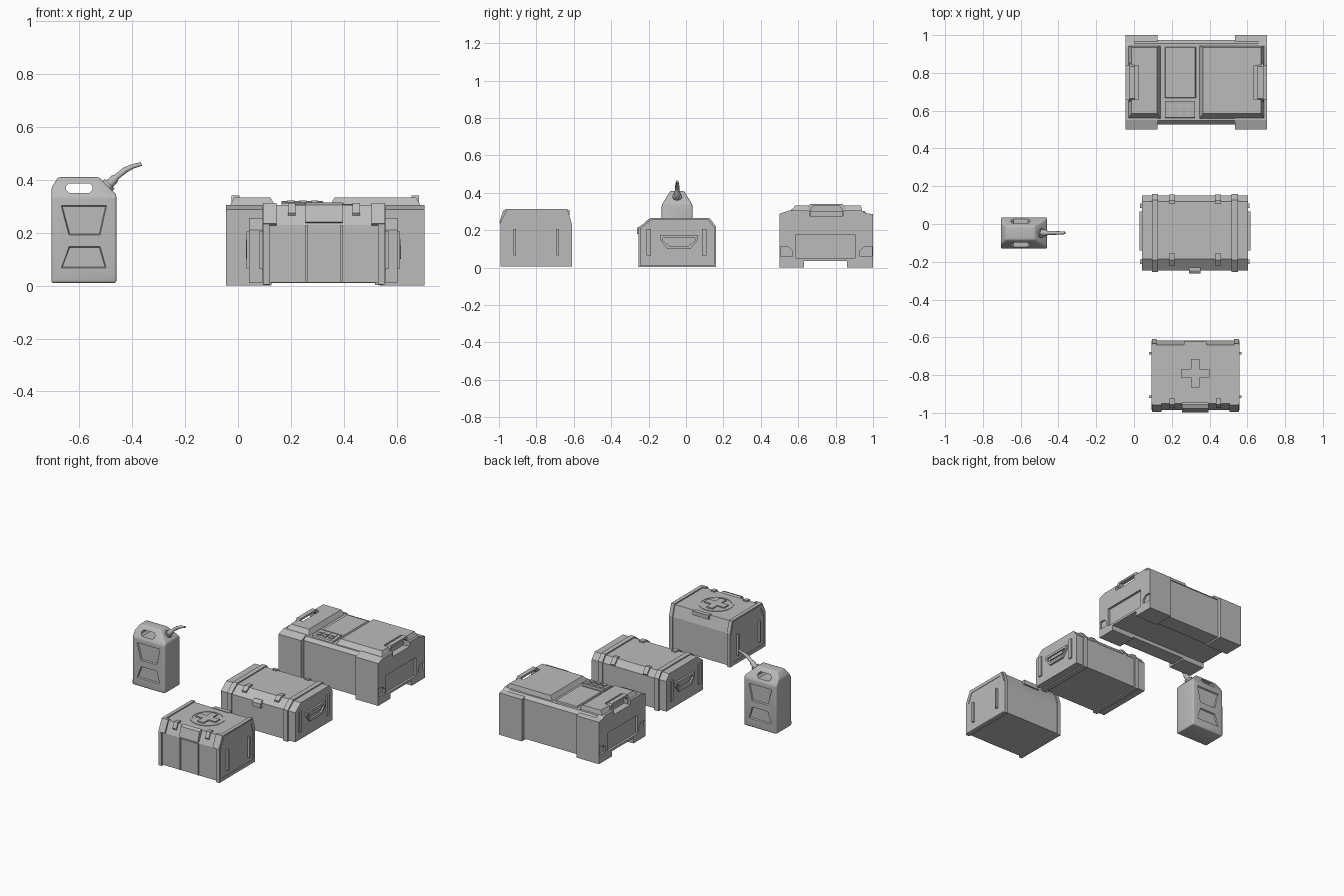
import bpy, bmesh, math
from mathutils import Vector

if "Cube" in bpy.data.objects:
    bpy.data.objects.remove(bpy.data.objects["Cube"], do_unlink=True)

grey = bpy.data.materials.new("plain_grey")
grey.use_nodes = True
grey.diffuse_color = (0.5, 0.5, 0.5, 1)
grey.node_tree.nodes["Principled BSDF"].inputs["Base Color"].default_value = (0.5, 0.5, 0.5, 1)


def loft(name, axis, loop_a, a, loop_b, b):
    """Solid between two matching 2D loops at a and b along an axis."""
    def place(p, t):
        u, v = p
        return {"x": (t, u, v), "y": (u, t, v), "z": (u, v, t)}[axis]
    bm = bmesh.new()
    va = [bm.verts.new(place(p, a)) for p in loop_a]
    vb = [bm.verts.new(place(p, b)) for p in loop_b]
    bm.faces.new(va)
    bm.faces.new(vb)
    n = len(va)
    for i in range(n):
        j = (i + 1) % n
        bm.faces.new((va[i], va[j], vb[j], vb[i]))
    bmesh.ops.recalc_face_normals(bm, faces=bm.faces)
    mesh = bpy.data.meshes.new(name)
    bm.to_mesh(mesh)
    bm.free()
    mesh.materials.append(grey)
    ob = bpy.data.objects.new(name, mesh)
    bpy.context.collection.objects.link(ob)
    return ob


def prism(name, axis, loop, a, b):
    return loft(name, axis, loop, a, loop, b)


def rect(u0, u1, v0, v1, cut=0.0):
    if not cut:
        return [(u0, v0), (u1, v0), (u1, v1), (u0, v1)]
    c = cut
    return [(u0 + c, v0), (u1 - c, v0), (u1, v0 + c), (u1, v1 - c),
            (u1 - c, v1), (u0 + c, v1), (u0, v1 - c), (u0, v0 + c)]


def box(name, x0, x1, y0, y1, z0, z1):
    return prism(name, "z", rect(x0, x1, y0, y1), z0, z1)


def cross(u, v, r, w):
    return [(u + a, v + b) for a, b in
            ((-w, -r), (w, -r), (w, -w), (r, -w), (r, w), (w, w),
             (w, r), (-w, r), (-w, w), (-r, w), (-r, -w), (-w, -w))]


def grow(loop, d):
    us, vs = zip(*loop)
    cu, cv = (min(us) + max(us)) / 2, (min(vs) + max(vs)) / 2
    su, sv = 1 + 2 * d / (max(us) - min(us)), 1 + 2 * d / (max(vs) - min(vs))
    return [(cu + (u - cu) * su, cv + (v - cv) * sv) for u, v in loop]


def apply(ob, mod):
    bpy.ops.object.select_all(action="DESELECT")
    bpy.context.view_layer.objects.active = ob
    ob.select_set(True)
    bpy.ops.object.modifier_apply(modifier=mod.name)


def carve(ob, cutter, operation="DIFFERENCE"):
    mod = ob.modifiers.new("carve", "BOOLEAN")
    mod.operation, mod.object, mod.solver = operation, cutter, "EXACT"
    apply(ob, mod)
    bpy.data.objects.remove(cutter, do_unlink=True)


def bevel(ob, width, segments=1):
    mod = ob.modifiers.new("bevel", "BEVEL")
    mod.width, mod.segments, mod.limit_method = width, segments, "ANGLE"
    apply(ob, mod)


def smooth(ob):
    bpy.ops.object.select_all(action="DESELECT")
    bpy.context.view_layer.objects.active = ob
    ob.select_set(True)
    bpy.ops.object.shade_smooth_by_angle(angle=math.radians(40))


# ---- fuel can ----
outline = [(-0.705, 0.01), (-0.46, 0.01), (-0.46, 0.345), (-0.525, 0.41),
           (-0.68, 0.41), (-0.705, 0.37)]
can = prism("can_body", "y", outline, -0.13, 0.035)
carve(can, prism("can_taper", "x", [(-0.13, 0), (0.035, 0), (0.035, 0.335),
      (-0.017, 0.42), (-0.078, 0.42), (-0.13, 0.335)], -0.8, -0.4), "INTERSECT")
bevel(can, 0.02, 3)
carve(can, prism("grip_hole", "y", rect(-0.65, -0.55, 0.35, 0.387, 0.012), -0.2, 0.1))
upper = [(-0.67, 0.305), (-0.495, 0.305), (-0.52, 0.19), (-0.64, 0.19)]
lower = [(-0.64, 0.15), (-0.52, 0.15), (-0.497, 0.065), (-0.67, 0.065)]
for loop in (upper, lower):
    carve(can, loft("front_panel_cut", "y", grow(loop, 0.004), -0.14, grow(loop, -0.006), -0.122))
    carve(can, loft("back_panel_cut", "y", grow(loop, 0.004), 0.045, grow(loop, -0.006), 0.027))
smooth(can)

# Collar and bent spout share one tube helper
def tube(name, points):
    curve = bpy.data.curves.new(name, "CURVE")
    curve.dimensions = "3D"
    curve.bevel_depth, curve.bevel_resolution, curve.use_fill_caps = 1, 2, True
    line = curve.splines.new("POLY")
    line.points.add(len(points) - 1)
    for p, (x, z, r) in zip(line.points, points):
        p.co, p.radius = (x, -0.047, z, 1), r
    curve.materials.append(grey)
    ob = bpy.data.objects.new(name, curve)
    bpy.context.collection.objects.link(ob)

tube("spout_collar", [(-0.51, 0.36, 0.026), (-0.485, 0.385, 0.026)])
tube("spout", [(-0.49, 0.38, 0.018), (-0.465, 0.405, 0.016), (-0.46, 0.41, 0.011),
               (-0.425, 0.438, 0.011), (-0.4, 0.45, 0.009), (-0.365, 0.46, 0.007)])

# ---- storage case ----
section = [(-0.245, 0.01), (0.152, 0.01), (0.152, 0.215), (0.12, 0.256),
           (-0.185, 0.256), (-0.245, 0.21)]
prism("case_body", "x", section, 0.042, 0.603)
mid = 0.3225
for s in (-1, 1):
    a, b = sorted((mid + s * 0.195, mid + s * 0.228))
    prism("case_band", "x", grow(section, 0.008), a, b)
    end = mid + s * 0.281
    bars = ((-0.212, -0.188), (0.085, 0.109))
    for y0, y1 in bars:
        prism("case_end_bar", "x", rect(y0, y1, 0.065, 0.205), end - s * 0.01, end + s * 0.009)
    frame = [(-0.1, 0.1), (0.025, 0.1), (0.065, 0.15), (0.065, 0.175), (-0.14, 0.175), (-0.14, 0.15)]
    handle = prism("case_handle", "x", frame, end - s * 0.01, end + s * 0.012)
    carve(handle, prism("handle_recess", "x", grow(frame, -0.016), end, end + s * 0.03))
    prism("case_grip", "x", rect(-0.1, 0.025, 0.135, 0.155), end - s * 0.01, end + s * 0.008)
    x = mid + s * 0.122
    prism("front_clasp", "x", [(-0.215, 0.215), (-0.155, 0.25), (-0.155, 0.266), (-0.19, 0.266),
                               (-0.22, 0.243)], x - 0.016, x + 0.016)
    prism("rear_hinge", "x", [(0.105, 0.25), (0.15, 0.215), (0.156, 0.225), (0.125, 0.264),
                              (0.105, 0.264)], x - 0.016, x + 0.016)
prism("case_latch", "x", [(-0.23, 0.175), (-0.263, 0.18), (-0.263, 0.21), (-0.245, 0.222),
                          (-0.23, 0.222)], 0.292, 0.352)

# ---- medical box ----
med = [(-0.985, 0.012), (-0.617, 0.012), (-0.617, 0.23), (-0.64, 0.305),
       (-0.95, 0.305), (-0.985, 0.23)]
mid = 0.325
med_box = prism("medical_body", "x", med, 0.092, 0.558)
for s in (-1, 1):
    end = mid + s * 0.233
    def end_cut(loop, depth):
        carve(med_box, prism("end_cut", "x", loop, end - s * depth, end + s * 0.03))
    end_cut(grow(med, -0.018), 0.006)
    end_cut(cross(-0.8, 0.13, 0.052, 0.016), 0.012)
    end_cut(rect(-0.87, -0.735, 0.235, 0.28, 0.014), 0.025)
    for y in (-0.915, -0.685):
        prism("medical_end_bar", "x", rect(y - 0.007, y + 0.007, 0.065, 0.205),
              end - s * 0.02, end + s * 0.012)
    a, b = sorted((mid + s * 0.205, mid + s * 0.23))
    prism("medical_band", "x", grow(med, 0.007), a, b)
    a, b = sorted((mid + s * 0.18, mid + s * 0.228))
    prism("corner_guard", "x", [(-0.98, 0.225), (-0.996, 0.235), (-0.958, 0.312), (-0.94, 0.312),
                                (-0.94, 0.29)], a, b)
    x = mid + s * 0.122
    prism("medical_clasp", "x", [(-0.965, 0.26), (-0.974, 0.275), (-0.955, 0.313), (-0.925, 0.313),
                                 (-0.925, 0.3)], x - 0.014, x + 0.014)
    box("side_rib", *sorted((mid + s * 0.062, mid + s * 0.07)), -0.993, -0.97, 0.015, 0.23)
box("front_panel", mid - 0.06, mid + 0.06, -0.99, -0.97, 0.015, 0.228)
prism("medical_latch", "x", [(-0.97, 0.235), (-0.998, 0.24), (-0.978, 0.305), (-0.955, 0.314),
                             (-0.94, 0.3)], mid - 0.07, mid + 0.07)
box("rear_hinge_bar", mid - 0.06, mid + 0.06, -0.65, -0.622, 0.28, 0.309)

# Raised ring and cross on the lid
def circle(r):
    return [(mid + r * math.cos(math.tau * i / 32), -0.79 + r * math.sin(math.tau * i / 32))
            for i in range(32)]

ring = prism("lid_ring", "z", circle(0.108), 0.3, 0.308)
carve(ring, prism("ring_hole", "z", circle(0.096), 0.2, 0.4))
prism("lid_cross", "z", cross(mid, -0.79, 0.075, 0.023), 0.3, 0.313)

# ---- large equipment crate ----
mid = 0.33
core = [(0.528, 0.01), (0.63, 0.01), (0.63, 0.035), (0.86, 0.035), (0.86, 0.01), (0.975, 0.01),
        (0.975, 0.28), (0.955, 0.302), (0.548, 0.302), (0.528, 0.28)]
prism("crate_body", "x", core, 0.0, 0.66)

def lid(name, x0, x1):
    base, top = rect(x0, x1, 0.55, 0.945), rect(x0 + 0.025, x1 - 0.025, 0.585, 0.935)
    return loft(name, "z", base, 0.29, top, 0.333)

lids = {-1: lid("small_lid", -0.038, 0.148), 1: lid("large_lid", 0.34, 0.698)}
for s, lid_ob in lids.items():
    end = mid + s * 0.375
    inner = mid + s * 0.205
    shell = [(0.5, 0), (0.63, 0), (0.63, 0.035), (0.86, 0.035), (0.86, 0), (1, 0),
             (1, 0.285), (0.96, 0.292), (0.94, 0.305), (0.55, 0.305), (0.5, 0.288)]
    block = prism("crate_end", "x", shell, inner, end)
    carve(block, prism("end_recess", "x", rect(0.585, 0.905, 0.05, 0.175), end - s * 0.015, end + s * 0.1))
    for y, d in ((0.505, 1), (0.995, -1)):
        notch = [(y, 0.06), (y + d * 0.065, 0.06), (y + d * 0.065, 0.09), (y + d * 0.04, 0.112), (y, 0.112)]
        carve(block, prism("corner_notch", "x", notch, end - s * 0.012, end + s * 0.1))
    # Pocket with an arched carry handle
    for ob in (lid_ob, block):
        a, b = sorted((end - s * 0.07, end + s * 0.05))
        carve(ob, box("handle_pocket", a, b, 0.66, 0.84, 0.275, 0.5))
    arch = [(0.645, 0.27), (0.665, 0.27), (0.665, 0.31), (0.68, 0.328), (0.82, 0.328), (0.835, 0.31),
            (0.835, 0.27), (0.855, 0.27), (0.855, 0.318), (0.835, 0.341), (0.665, 0.341), (0.645, 0.318)]
    prism("carry_handle", "x", arch, mid + s * 0.325, mid + s * 0.355)

# Centre channel: rear cover plate and a sloped button panel
loft("centre_cover", "z", rect(0.162, 0.33, 0.665, 0.94), 0.295, rect(0.168, 0.324, 0.671, 0.934), 0.311)
prism("control_panel", "x", [(0.555, 0.29), (0.65, 0.29), (0.65, 0.32), (0.565, 0.312)], 0.165, 0.322)
for row in range(2):
    for col in range(3):
        x, y = 0.185 + col * 0.045, 0.58 + row * 0.034
        box("panel_button", x, x + 0.028, y, y + 0.022, 0.305, 0.321)
